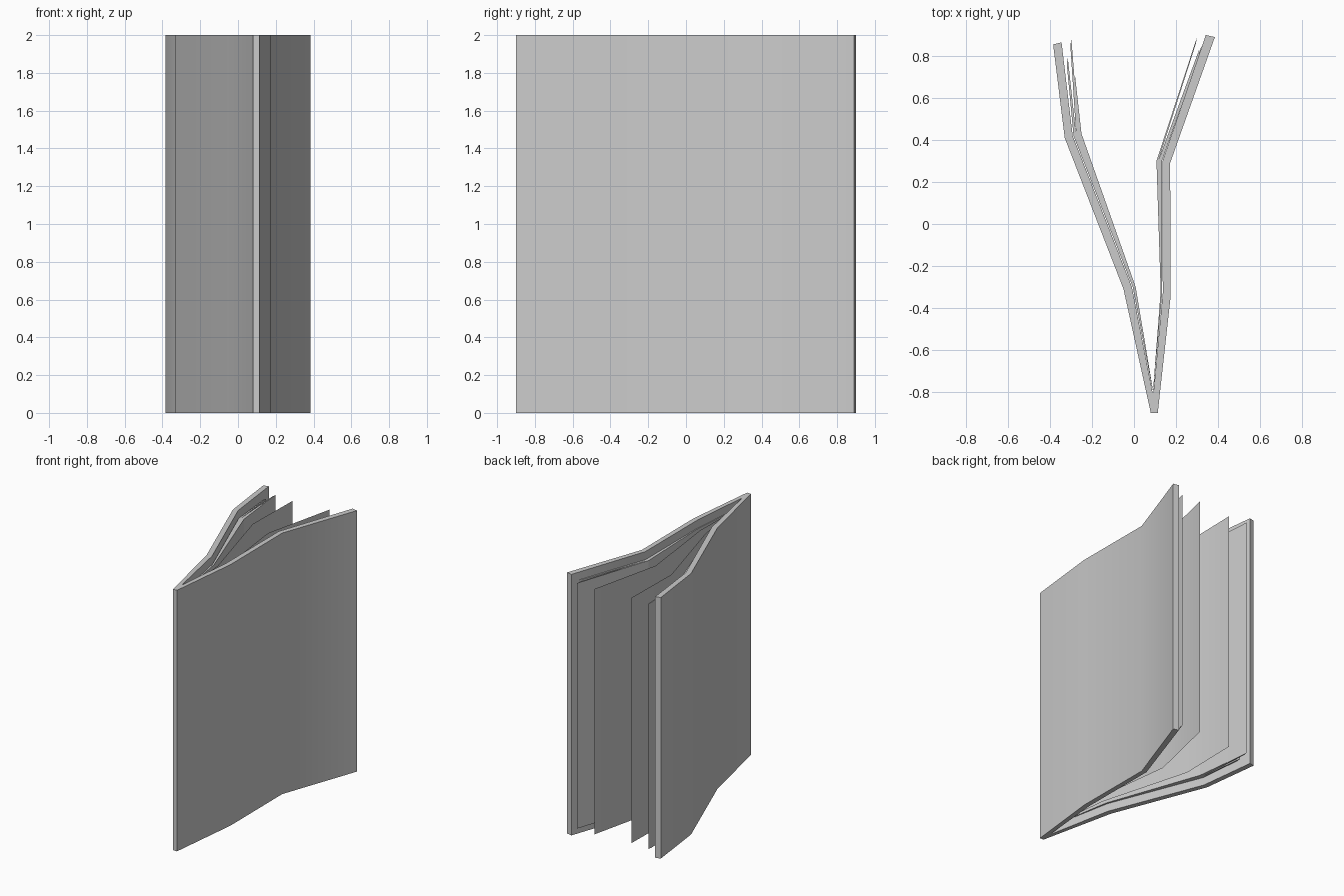
import bpy, bmesh, math

if "Cube" in bpy.data.objects:
    bpy.data.objects.remove(bpy.data.objects["Cube"])

PAGE_Z = (0.06, 1.94)


def finish(name, bm):
    mesh = bpy.data.meshes.new(name)
    bm.to_mesh(mesh)
    bm.free()
    ob = bpy.data.objects.new(name, mesh)
    bpy.context.collection.objects.link(ob)
    bpy.ops.object.select_all(action='DESELECT')
    ob.select_set(True)
    bpy.context.view_layer.objects.active = ob
    bpy.ops.object.shade_smooth_by_angle(angle=math.radians(30))
    return ob


def slab(name, outer, inner, z0, z1):
    """Solid wall between two matching plan polylines, raised from z0 to z1."""
    bm = bmesh.new()
    rows = [[bm.verts.new((x, y, z)) for x, y in line]
            for line, z in ((outer, z0), (outer, z1), (inner, z1), (inner, z0))]
    for k in range(4):
        a, b = rows[k], rows[(k + 1) % 4]
        for i in range(len(a) - 1):
            bm.faces.new((a[i], a[i + 1], b[i + 1], b[i]))
    for i in (0, -1):
        bm.faces.new([r[i] for r in rows])
    bmesh.ops.recalc_face_normals(bm, faces=bm.faces)
    return finish(name, bm)


def sheet(name, line):
    """Single loose page without thickness."""
    bm = bmesh.new()
    lo, hi = [[bm.verts.new((x, y, z)) for x, y in line] for z in PAGE_Z]
    for i in range(len(line) - 1):
        bm.faces.new((lo[i], lo[i + 1], hi[i + 1], hi[i]))
    return finish(name, bm)


def blend(a, b, t):
    return [(p[0] + (q[0] - p[0]) * t, p[1] + (q[1] - p[1]) * t) for p, q in zip(a, b)]


# Cover: one folded board with a narrow spine
cover_out = [(-0.385, 0.855), (-0.33, 0.41), (-0.05, -0.31), (0.08, -0.9),
             (0.113, -0.9), (0.175, -0.34), (0.172, 0.29), (0.385, 0.89)]
cover_in = [(-0.345, 0.865), (-0.292, 0.42), (-0.01, -0.30), (0.088, -0.80),
            (0.093, -0.80), (0.137, -0.33), (0.136, 0.30), (0.342, 0.90)]
slab("cover", cover_out, cover_in, 0, 2)

# Page stacks resting on each cover: thin leaves with uneven free edges
left_a = [(0.088, -0.79), (-0.006, -0.30), (-0.288, 0.42), (-0.328, 0.80)]
left_b = [(0.09, -0.79), (0.008, -0.30), (-0.25, 0.43), (-0.28, 0.70)]
right_a = [(0.093, -0.79), (0.134, -0.33), (0.133, 0.30), (0.325, 0.85)]
right_b = [(0.091, -0.79), (0.127, -0.32), (0.107, 0.30), (0.30, 0.88)]
stacks = {"left": (left_a, left_b, [(-0.315, 0.79), (-0.298, 0.88), (-0.28, 0.70)]),
          "right": (right_a, right_b, [(0.322, 0.85), (0.31, 0.83), (0.30, 0.89)])}
for side, (a, b, tips) in stacks.items():
    slab(side + "_page_block", a[:3], b[:3], *PAGE_Z)
    n = len(tips)
    for i, tip in enumerate(tips):
        p = blend(a, b, i / n)
        q = blend(a, b, (i + 1) / n)
        slab(f"{side}_page_end_{i + 1}", [p[2], (tip[0] - 0.005, tip[1] - 0.03)],
             [q[2], tip], *PAGE_Z)

# Loose pages fanned out in the opening
sheet("loose_page_left", [(0.091, -0.79), (0.04, -0.30), (-0.155, 0.40), (-0.146, 0.868)])
sheet("loose_page_right", [(0.091, -0.79), (0.098, -0.31), (0.018, 0.34), (0.147, 0.90)])
